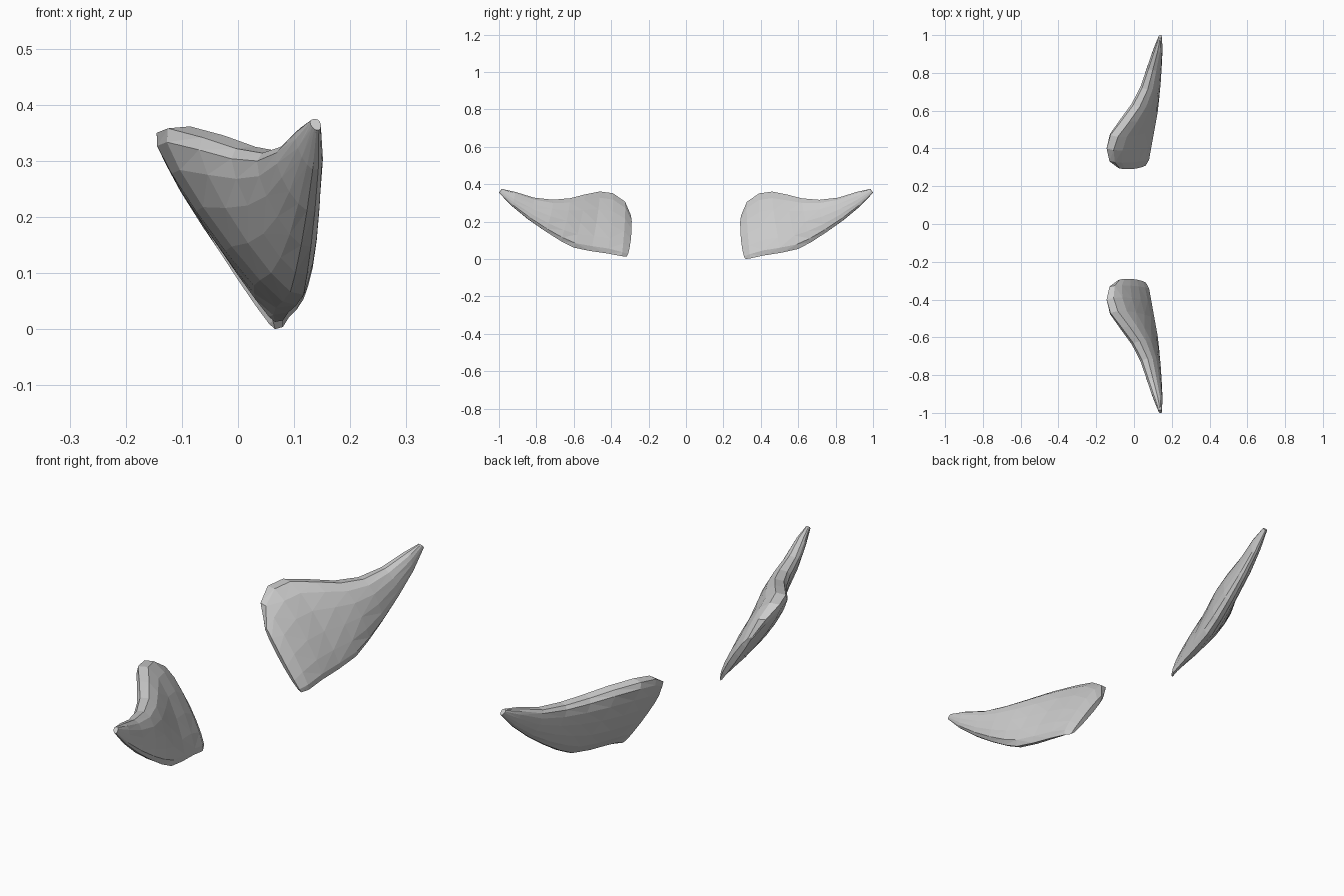
import bpy, bmesh, math
from mathutils import Vector

if "Cube" in bpy.data.objects:
    bpy.data.objects.remove(bpy.data.objects["Cube"])

# Upper and lower rim of one ear, from root to tip
UPPER = [(-.09, .302, .24), (-.13, .332, .31), (-.145, .40, .350), (-.125, .47, .358),
         (-.064, .55, .342), (-.004, .63, .322), (.043, .72, .314), (.076, .82, .325),
         (.110, .92, .358), (.132, .985, .374)]
LOWER = [(.066, .318, .0), (.08, .345, .004), (.09, .42, .020), (.104, .51, .034),
         (.117, .60, .054), (.123, .67, .091), (.130, .75, .143), (.137, .84, .208),
         (.143, .93, .283), (.144, 1.0, .355)]
# Bulge of the two faces away from the rim plane
FRONT = [.014, .036, .052, .057, .058, .054, .047, .037, .025, .010]
BACK = [.008, .018, .028, .034, .036, .034, .031, .026, .019, .008]
SIDES = 14


def make_ear(name, side, lift):
    bm = bmesh.new()
    rings = []
    for i, (u, l) in enumerate(zip(UPPER, LOWER)):
        top, low = Vector(u), Vector(l)
        low.z += lift * (1 - i / 9)
        n = Vector((.35, .93, 0)).cross(top - low).normalized()
        if n.x < 0:
            n = -n
        ring = []
        for k in range(SIDES):
            a = 2 * math.pi * k / SIDES
            s, c = math.sin(a), math.cos(a)
            # The front face is fullest towards the upper rim
            bulge = abs(s) ** .85 * (FRONT[i] * (1 + .3 * c) if s > 0 else -BACK[i])
            p = top.lerp(low, (1 - c) / 2) + n * bulge
            if i == 0:
                p.y -= .014 * abs(s)
            ring.append(bm.verts.new((p.x, p.y * side, p.z)))
        rings.append(ring)
    # Skin between cross-sections
    for r, q in zip(rings, rings[1:]):
        for k in range(SIDES):
            m = (k + 1) % SIDES
            bm.faces.new((r[k], r[m], q[m], q[k]))
    bm.faces.new(rings[0])
    bm.faces.new(rings[-1])
    bmesh.ops.triangulate(bm, faces=bm.faces[:])
    bmesh.ops.recalc_face_normals(bm, faces=bm.faces[:])
    mesh = bpy.data.meshes.new(name)
    bm.to_mesh(mesh)
    bm.free()
    bpy.context.collection.objects.link(bpy.data.objects.new(name, mesh))


# Pair of flat-shaded ears
make_ear("ear_back", 1, 0)
make_ear("ear_front", -1, .013)
